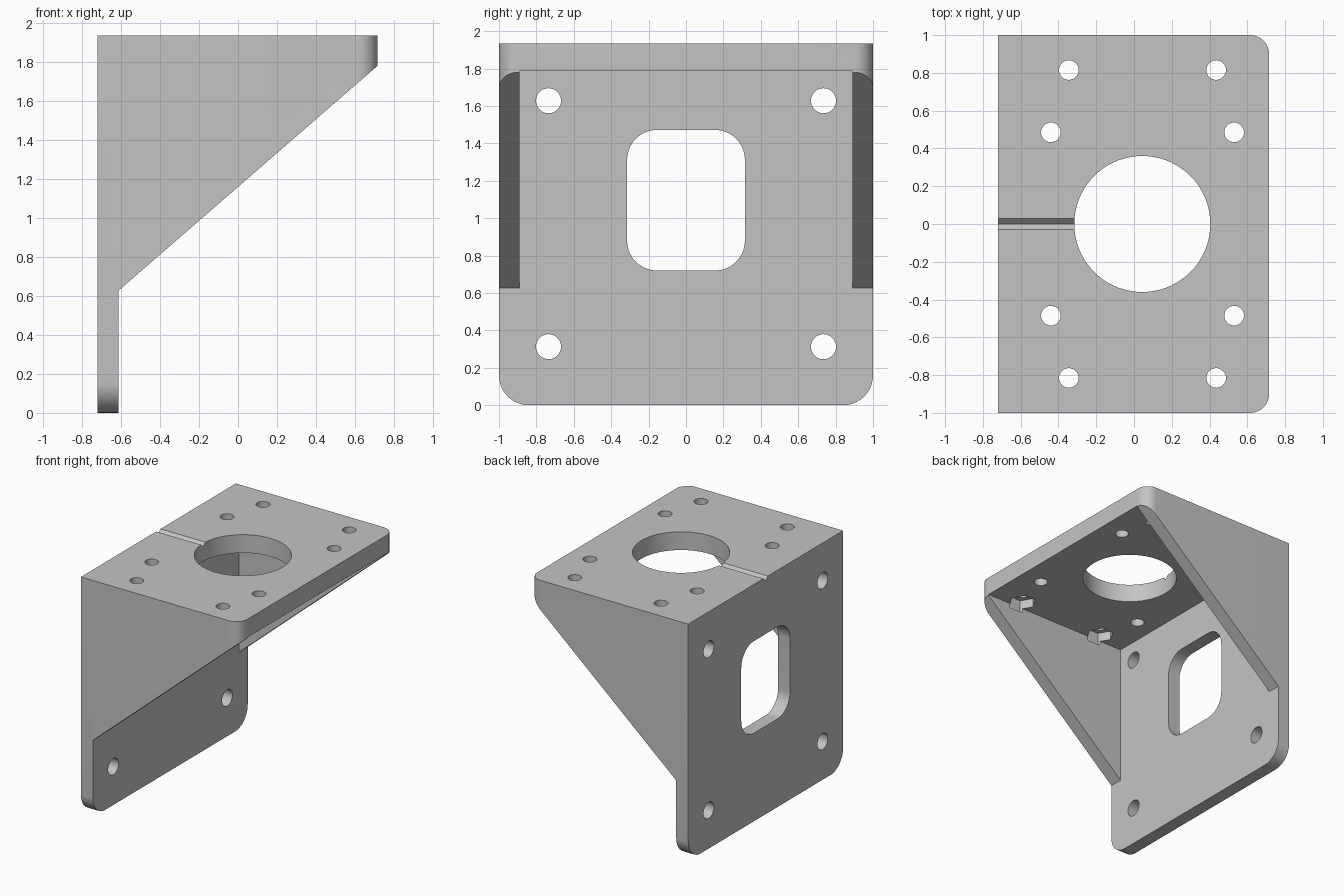
import bpy, bmesh, math
from mathutils import Vector

cube = bpy.data.objects.get("Cube")
if cube:
    bpy.data.objects.remove(cube, do_unlink=True)

# Main dimensions
BACK, FRONT, HALF, TOP = -0.72, 0.715, 1.0, 1.935
PLATE_X, PLATE_Z, WALL_Y = -0.612, 1.786, 0.89

grey = bpy.data.materials.new("plain_grey")
grey.use_nodes = True
grey.diffuse_color = (0.55, 0.55, 0.55, 1)
grey.node_tree.nodes["Principled BSDF"].inputs["Base Color"].default_value = (0.55, 0.55, 0.55, 1)


def prism(name, outline, axis, low, high):
    """Extrude a 2D outline along one axis; outline uses the other two in xyz order."""
    def place(p, h):
        c = list(p)
        c.insert("xyz".index(axis), h)
        return Vector(c)
    bm = bmesh.new()
    a = [bm.verts.new(place(p, low)) for p in outline]
    b = [bm.verts.new(place(p, high)) for p in outline]
    bm.faces.new(a)
    bm.faces.new(b[::-1])
    for i in range(len(a)):
        j = (i + 1) % len(a)
        bm.faces.new((a[i], b[i], b[j], a[j]))
    bmesh.ops.recalc_face_normals(bm, faces=bm.faces)
    mesh = bpy.data.meshes.new(name)
    bm.to_mesh(mesh)
    bm.free()
    mesh.materials.append(grey)
    obj = bpy.data.objects.new(name, mesh)
    bpy.context.collection.objects.link(obj)
    return obj


def ring(cx, cy, radius, sides=48):
    return [(cx + radius * math.cos(math.tau * i / sides),
             cy + radius * math.sin(math.tau * i / sides)) for i in range(sides)]


def rounded_rect(x0, x1, y0, y1, r, steps=10):
    pts = []
    corners = [(x1 - r, y1 - r), (x0 + r, y1 - r), (x0 + r, y0 + r), (x1 - r, y0 + r)]
    for k, (cx, cy) in enumerate(corners):
        for i in range(steps + 1):
            a = (k + i / steps) * math.pi / 2
            pts.append((cx + r * math.cos(a), cy + r * math.sin(a)))
    return pts


def round_edges(obj, test, radius):
    """Round the edges whose two end points both pass the test."""
    bm = bmesh.new()
    bm.from_mesh(obj.data)
    edges = [e for e in bm.edges if all(test(v.co) for v in e.verts)
             and abs(e.verts[0].co.y - e.verts[1].co.y) < 0.01]
    bmesh.ops.bevel(bm, geom=edges, offset=radius, segments=10, profile=0.5, affect="EDGES")
    bm.to_mesh(obj.data)
    bm.free()


def cut(obj, cutter):
    cutter.hide_render = True
    bpy.context.view_layer.objects.active = obj
    mod = obj.modifiers.new("cut", "BOOLEAN")
    mod.operation = "DIFFERENCE"
    mod.solver = "EXACT"
    mod.object = cutter
    bpy.ops.object.modifier_apply(modifier=mod.name)
    bpy.data.objects.remove(cutter, do_unlink=True)


# Solid bracket side profile
bracket = prism("mounting_bracket",
                [(BACK, 0), (PLATE_X, 0), (PLATE_X, 0.628), (FRONT, 1.78), (FRONT, TOP), (BACK, TOP)],
                "y", -HALF, HALF)
round_edges(bracket, lambda c: c.x > FRONT - 0.01, 0.1)
round_edges(bracket, lambda c: c.z < 0.01, 0.16)

# Hollow between the two side gussets
cut(bracket, prism("cavity", [(PLATE_X, -0.2), (1, -0.2), (1, PLATE_Z), (PLATE_X, PLATE_Z)],
                   "y", -WALL_Y, WALL_Y))

# Back plate window and corner holes
cut(bracket, prism("window", rounded_rect(-0.315, 0.315, 0.72, 1.472, 0.16), "x", -0.9, -0.5))
for y in (-0.735, 0.735):
    for z in (0.313, 1.628):
        cut(bracket, prism("wall_hole", ring(y, z, 0.067, 32), "x", -0.9, -0.5))

# Top plate bore, bolt holes and nut pockets
cut(bracket, prism("bore", ring(0.044, 0, 0.36, 72), "z", 1.6, 2.1))
for side in (-1, 1):
    for x, y in ((-0.345, 0.815), (0.435, 0.815), (-0.44, 0.485), (0.53, 0.485)):
        cut(bracket, prism("bolt_hole", ring(x, side * y, 0.052, 32), "z", 1.7, 2.1))
        if y > 0.6:
            cut(bracket, prism("nut_pocket", ring(x, side * y, 0.105, 6), "z", 1.75, 1.86))

# V groove from the rear edge to the bore
cut(bracket, prism("groove", ring(0, TOP, 0.028, 4), "x", -0.9, 0))

bpy.ops.object.select_all(action="DESELECT")
bracket.select_set(True)
bpy.context.view_layer.objects.active = bracket
bpy.ops.object.shade_smooth_by_angle(angle=math.radians(30))
